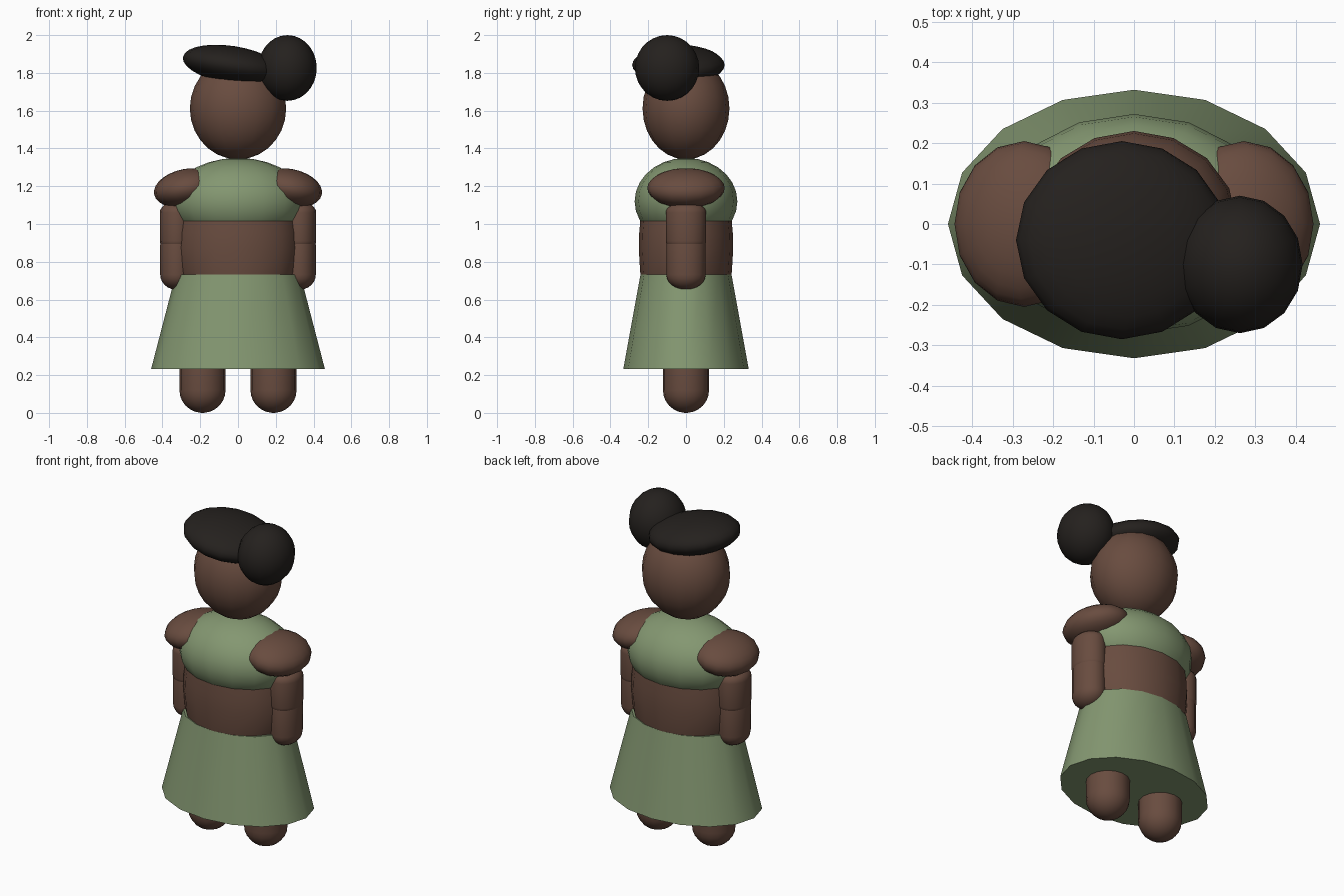
import bpy, bmesh, math
from mathutils import Matrix

if "Cube" in bpy.data.objects:
    bpy.data.objects.remove(bpy.data.objects["Cube"])

SIDES = 16


def material(name, rgb):
    m = bpy.data.materials.new(name)
    m.diffuse_color = (*rgb, 1)
    m.use_nodes = True
    m.node_tree.nodes["Principled BSDF"].inputs["Base Color"].default_value = m.diffuse_color
    return m


SKIN = material("skin", (0.14, 0.072, 0.05))
GREEN = material("green_cloth", (0.23, 0.31, 0.165))
BLACK = material("black_hair", (0.018, 0.015, 0.013))


def finish(bm, name, mat):
    bmesh.ops.recalc_face_normals(bm, faces=bm.faces)
    me = bpy.data.meshes.new(name)
    bm.to_mesh(me)
    bm.free()
    ob = bpy.data.objects.new(name, me)
    bpy.context.collection.objects.link(ob)
    me.materials.append(mat)
    bpy.context.view_layer.objects.active = ob
    ob.select_set(True)
    bpy.ops.object.shade_smooth_by_angle(angle=math.radians(40))
    ob.select_set(False)
    return ob


def ellipsoid(name, centre, radii, mat, tilt=0):
    bm = bmesh.new()
    bmesh.ops.create_uvsphere(bm, u_segments=SIDES, v_segments=14, radius=1)
    bm.transform(Matrix.Translation(centre) @ Matrix.Rotation(math.radians(tilt), 4, 'Y')
                 @ Matrix.Diagonal((*radii, 1)))
    return finish(bm, name, mat)


def loft(name, rings, mat, cx=0):
    """Stack elliptical rings given as (rx, ry, z) and cap both ends."""
    bm = bmesh.new()
    loops = []
    for rx, ry, z in rings:
        loops.append([bm.verts.new((cx + rx * math.cos(a), ry * math.sin(a), z))
                      for a in (2 * math.pi * i / SIDES for i in range(SIDES))])
    for lo, hi in zip(loops, loops[1:]):
        for i in range(SIDES):
            j = (i + 1) % SIDES
            bm.faces.new((lo[i], lo[j], hi[j], hi[i]))
    bm.faces.new(loops[0])
    bm.faces.new(loops[-1])
    return finish(bm, name, mat)


def rounded(rx, ry, z0, z1, end0, end1, steps=6):
    """Rings of a limb with domed ends of heights end0 and end1."""
    angles = [math.pi / 2 * (k + 0.3) / (steps + 0.3) for k in range(steps + 1)]
    low = [(rx * math.sin(a), ry * math.sin(a), z0 + end0 * (1 - math.cos(a))) for a in angles]
    high = [(rx * math.sin(a), ry * math.sin(a), z1 - end1 * (1 - math.cos(a))) for a in reversed(angles)]
    return low + high


# head and hair
ellipsoid("head", (0, 0, 1.612), (0.255, 0.23, 0.27), SKIN)
ellipsoid("hair_cap", (-0.03, -0.04, 1.842), (0.265, 0.245, 0.1), BLACK, tilt=9)
ellipsoid("hair_bun", (0.262, -0.1, 1.826), (0.155, 0.17, 0.174), BLACK)

# body
ellipsoid("top", (0, 0, 1.12), (0.355, 0.272, 0.23), GREEN)
loft("waist", [(0.29, 0.235, 0.69), (0.318, 0.243, 0.75), (0.328, 0.25, 0.87),
               (0.326, 0.248, 0.95), (0.315, 0.242, 1.017)], SKIN)
loft("skirt", [(0.46, 0.332, 0.232), (0.33, 0.241, 0.732)], GREEN)

# limbs on both sides
for side, s in (("left", -1), ("right", 1)):
    ellipsoid(side + "_shoulder", (s * 0.272, 0, 1.19), (0.175, 0.205, 0.102), SKIN, tilt=s * 11)
    loft(side + "_upper_arm", rounded(0.089, 0.107, 0.85, 1.12, 0.06, 0.06), SKIN, s * 0.325)
    loft(side + "_forearm", rounded(0.087, 0.104, 0.652, 0.96, 0.08, 0.07), SKIN, s * 0.325)
    loft(side + "_leg", rounded(0.122, 0.122, 0.0, 0.45, 0.12, 0.1), SKIN, s * 0.188)
